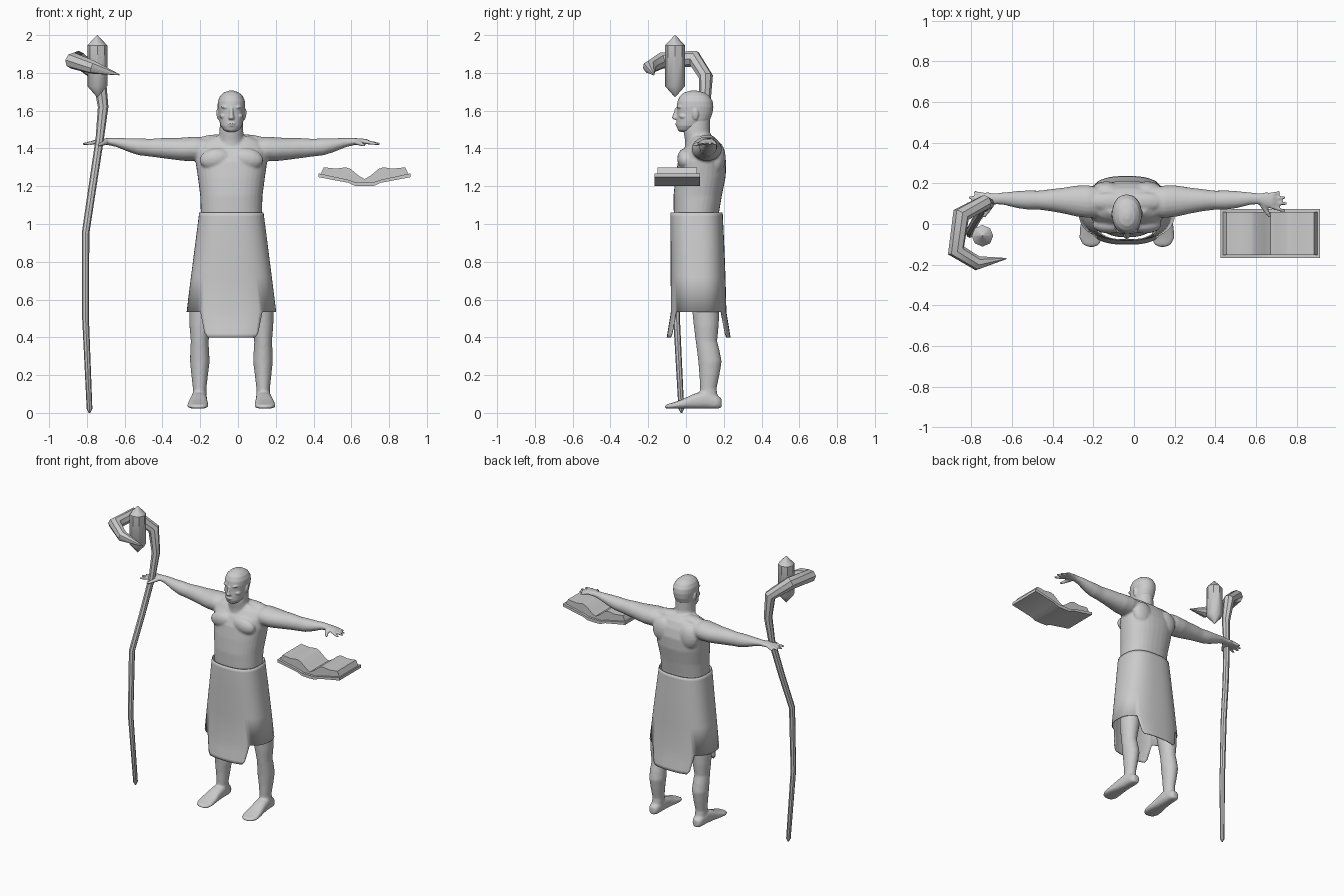
import bpy, bmesh, math
from mathutils import Matrix, Vector

if "Cube" in bpy.data.objects:
    bpy.data.objects.remove(bpy.data.objects["Cube"])

CX = -0.035  # middle of the figure
SIDES = (1, -1)

grey = bpy.data.materials.new("plain grey")
grey.use_nodes = True
grey.diffuse_color = (0.6, 0.6, 0.6, 1)
grey.node_tree.nodes["Principled BSDF"].inputs["Base Color"].default_value = (0.6, 0.6, 0.6, 1)


def finish(name, bm, x=0.0, angle=40):
    bmesh.ops.recalc_face_normals(bm, faces=bm.faces)
    me = bpy.data.meshes.new(name)
    bm.to_mesh(me)
    bm.free()
    ob = bpy.data.objects.new(name, me)
    ob.location.x = x
    me.materials.append(grey)
    bpy.context.collection.objects.link(ob)
    bpy.ops.object.select_all(action='DESELECT')
    ob.select_set(True)
    bpy.context.view_layer.objects.active = ob
    bpy.ops.object.shade_smooth_by_angle(angle=math.radians(angle))
    return ob


def oval(n, power=2.0):
    """Unit superellipse points."""
    for i in range(n):
        a = 2 * math.pi * i / n
        c, s = math.cos(a), math.sin(a)
        yield (math.copysign(abs(c) ** (2 / power), c), math.copysign(abs(s) ** (2 / power), s))


def loft(bm, axis, rings, n=20, side=1, power=2.0, caps=True):
    """Each ring: position on axis, two centre coordinates, two radii."""
    rows = []
    for t, a, b, ra, rb in rings:
        row = []
        for u, v in oval(n, power):
            p = [a + ra * u, b + rb * v]
            p.insert("xyz".index(axis), t)
            row.append(bm.verts.new((p[0] * side, p[1], p[2])))
        rows.append(row)
    for r, q in zip(rows, rows[1:]):
        for i in range(n):
            j = (i + 1) % n
            bm.faces.new((r[i], r[j], q[j], q[i]))
    if caps:
        bm.faces.new(rows[0])
        bm.faces.new(rows[-1])
    return rows


def blob(bm, centre, size, tilt=0.0, side=1):
    """Ellipsoid, tilted about the y axis."""
    m = (Matrix.Diagonal((side, 1, 1, 1)) @ Matrix.Translation(centre)
         @ Matrix.Rotation(tilt, 4, 'Y') @ Matrix.Diagonal((*size, 1)))
    bmesh.ops.create_uvsphere(bm, u_segments=16, v_segments=10, radius=1, matrix=m)


def limb(bm, a, b, ra, rb, side=1):
    """Tapered finger segment with rounded ends."""
    a, b = Vector(a), Vector(b)
    for k in range(8):
        t = k / 7
        r = ra + (rb - ra) * t
        blob(bm, a.lerp(b, t), (r * 1.2, r, r), 0, side)


# Body: torso, neck, limbs, hands and feet fused into one skin
bm = bmesh.new()
loft(bm, 'z', [(0.9, 0, .06, .15, .11), (1.06, 0, .055, .162, .12), (1.15, 0, .062, .165, .128),
               (1.25, 0, .077, .178, .133), (1.33, 0, .085, .19, .128), (1.39, 0, .09, .19, .108),
               (1.435, 0, .095, .17, .08), (1.465, 0, .09, .1, .055)], 32, power=2.3)
loft(bm, 'z', [(1.38, 0, .08, .085, .085), (1.44, 0, .07, .07, .075), (1.49, 0, .056, .063, .07),
               (1.57, 0, .06, .06, .066)], 24)
for s in SIDES:
    blob(bm, (.085, -.005, 1.345), (.085, .042, .055), .15, s)    # chest
    blob(bm, (.1, .165, 1.35), (.075, .045, .085), 0, s)          # shoulder blade
    blob(bm, (.095, .11, 1.445), (.1, .045, .028), .08, s)        # trapezius
    loft(bm, 'x', [(.1, .105, 1.4, .07, .05), (.19, .11, 1.398, .08, .065), (.25, .113, 1.396, .076, .062),
                   (.31, .115, 1.398, .064, .057), (.37, .117, 1.402, .055, .053), (.43, .117, 1.404, .047, .047),
                   (.49, .118, 1.409, .047, .045), (.54, .12, 1.417, .042, .037), (.61, .125, 1.432, .03, .024),
                   (.65, .124, 1.436, .027, .019), (.68, .119, 1.437, .036, .017), (.715, .114, 1.436, .04, .014),
                   (.73, .113, 1.434, .03, .01)], 20, s)
    for y0, y1, x1 in ((.145, .155, .745), (.125, .13, .77), (.103, .1, .78), (.084, .065, .77)):
        limb(bm, (.715, y0, 1.434), (x1, y1, 1.424), .0115, .0085, s)
    limb(bm, (.67, .09, 1.43), (.7, .04, 1.418), .014, .009, s)   # thumb
    loft(bm, 'z', [(.95, .085, .07, .075, .085), (.7, .12, .085, .08, .085), (.54, .157, .105, .067, .072),
                   (.46, .164, .107, .058, .066), (.38, .168, .108, .047, .057), (.33, .168, .118, .05, .06),
                   (.27, .167, .127, .052, .062), (.2, .168, .124, .044, .053), (.13, .168, .118, .036, .044),
                   (.05, .17, .125, .037, .048)], 20, s)
    loft(bm, 'y', [(.188, .17, .052, .022, .026), (.165, .17, .057, .036, .035), (.1, .171, .07, .042, .048),
                   (.04, .174, .061, .046, .039), (-.02, .177, .047, .054, .025), (-.07, .178, .038, .056, .016),
                   (-.1, .176, .034, .042, .012), (-.112, .175, .032, .02, .007)], 20, s, 2.6)
body = finish("body", bm, CX)
skin = body.modifiers.new("fuse", 'REMESH')
skin.mode, skin.voxel_size, skin.use_smooth_shade = 'VOXEL', .007, True
soft = body.modifiers.new("soften", 'SMOOTH')
soft.factor, soft.iterations = .5, 4

# Head with brow, nose, lips, cheeks and ears
bm = bmesh.new()
loft(bm, 'z', [(1.488, 0, .0, .022, .028), (1.497, 0, .002, .04, .045), (1.52, 0, .02, .057, .07),
               (1.55, 0, .038, .065, .088), (1.585, 0, .046, .069, .094), (1.62, 0, .048, .073, .097),
               (1.65, 0, .048, .072, .093), (1.678, 0, .046, .06, .078), (1.696, 0, .043, .04, .053),
               (1.706, 0, .04, .013, .016)], 28, power=2.2)
loft(bm, 'z', [(1.553, 0, -.052, .014, .014), (1.562, 0, -.056, .017, .019), (1.58, 0, -.052, .011, .017),
               (1.615, 0, -.045, .009, .012)], 14)
blob(bm, (0, -.04, 1.532), (.025, .018, .007))
blob(bm, (0, -.037, 1.521), (.022, .018, .006))
blob(bm, (0, -.026, 1.502), (.024, .018, .014))
for s in SIDES:
    blob(bm, (.028, -.03, 1.618), (.028, .018, .009), -.12, s)
    blob(bm, (.043, -.012, 1.572), (.02, .025, .014), .3, s)
    blob(bm, (.071, .05, 1.58), (.008, .017, .03), .12, s)
head = finish("head", bm, CX)
skin = head.modifiers.new("fuse", 'REMESH')
skin.mode, skin.voxel_size, skin.use_smooth_shade = 'VOXEL', .004, True
soft = head.modifiers.new("soften", 'SMOOTH')
soft.factor, soft.iterations = .5, 3

# Wrapped skirt with a longer flap front and back
bm = bmesh.new()
COLS = 56
rows = loft(bm, 'z', [(1.062, 0, .056, .17, .138), (1.04, 0, .056, .173, .139), (.9, 0, .06, .191, .142),
                      (.72, 0, .064, .214, .145), (.535, 0, .067, .237, .147)], COLS, power=2.6, caps=False)
hem = rows[-1]
for s in SIDES:
    flap = [v for v in hem if abs(v.co.x) < .178 and (v.co.y - .067) * s > 0]
    flap.sort(key=lambda v: v.co.x)
    last = flap
    for t in (.5, .85, 1):
        row = []
        for i, v in enumerate(flap):
            edge = min(i, len(flap) - 1 - i)
            drop = .135 * t - (.022 * t if edge == 0 else 0)
            row.append(bm.verts.new((v.co.x * (1 - .14 * t), v.co.y + s * .022 * t, v.co.z - drop)))
        for i in range(len(row) - 1):
            bm.faces.new((last[i], last[i + 1], row[i + 1], row[i]))
        last = row
skirt = finish("skirt", bm, CX)
cloth = skirt.modifiers.new("cloth", 'SOLIDIFY')
cloth.thickness = .006

# Crooked staff: x, y, z, radius along its path
path = [(-.786, -.024, .0, .004), (-.786, -.025, .022, .015), (-.807, -.05, .5, .018), (-.807, -.035, .95, .02),
        (-.77, .03, 1.2, .021), (-.732, .085, 1.45, .022), (-.714, .1, 1.62, .028), (-.735, .105, 1.78, .038),
        (-.85, .045, 1.875, .044), (-.875, -.13, 1.865, .044), (-.77, -.193, 1.83, .036), (-.628, -.17, 1.79, .003)]
curve = bpy.data.curves.new("staff", 'CURVE')
curve.dimensions, curve.bevel_depth, curve.bevel_resolution = '3D', 1.0, 2
curve.use_fill_caps = True
line = curve.splines.new('POLY')
line.points.add(len(path) - 1)
for p, (x, y, z, r) in zip(line.points, path):
    p.co, p.radius = (x, y, z, 1), r
staff = bpy.data.objects.new("staff", curve)
curve.materials.append(grey)
bpy.context.collection.objects.link(staff)
bpy.ops.object.select_all(action='DESELECT')
staff.select_set(True)
bpy.context.view_layer.objects.active = staff
bpy.ops.object.convert(target='MESH')
bpy.ops.object.shade_smooth_by_angle(angle=math.radians(40))

# Crystal floating in the crook
bm = bmesh.new()
loft(bm, 'z', [(1.672, -.745, -.058, .002, .002), (1.73, -.745, -.058, .053, .053),
               (1.945, -.745, -.058, .053, .053), (2.0, -.745, -.058, .002, .002)], 8)
finish("crystal", bm)


# Open book: mirrored half profiles swept from front to back
def sweep(name, top, bottom, y0, y1):
    half = top + bottom[::-1]
    outline = ([(-x, z) for x, z in top[:0:-1]] + half
               + [(-x, z) for x, z in bottom[1:]][::1])
    bm = bmesh.new()
    face = bm.faces.new([bm.verts.new((x, y0, z)) for x, z in outline])
    new = bmesh.ops.extrude_face_region(bm, geom=[face])["geom"]
    bmesh.ops.translate(bm, verts=[v for v in new if isinstance(v, bmesh.types.BMVert)], vec=(0, y1 - y0, 0))
    return finish(name, bm, .67, 30)


sweep("book_cover", [(0, 1.222), (.05, 1.222), (.09, 1.235), (.244, 1.268)],
      [(0, 1.2), (.05, 1.202), (.085, 1.218), (.244, 1.248)], -.168, .074)
sweep("book_pages", [(0, 1.238), (.03, 1.255), (.075, 1.292), (.1, 1.3), (.15, 1.293), (.215, 1.3)],
      [(0, 1.215), (.05, 1.215), (.09, 1.228), (.234, 1.262)], -.152, .058)
